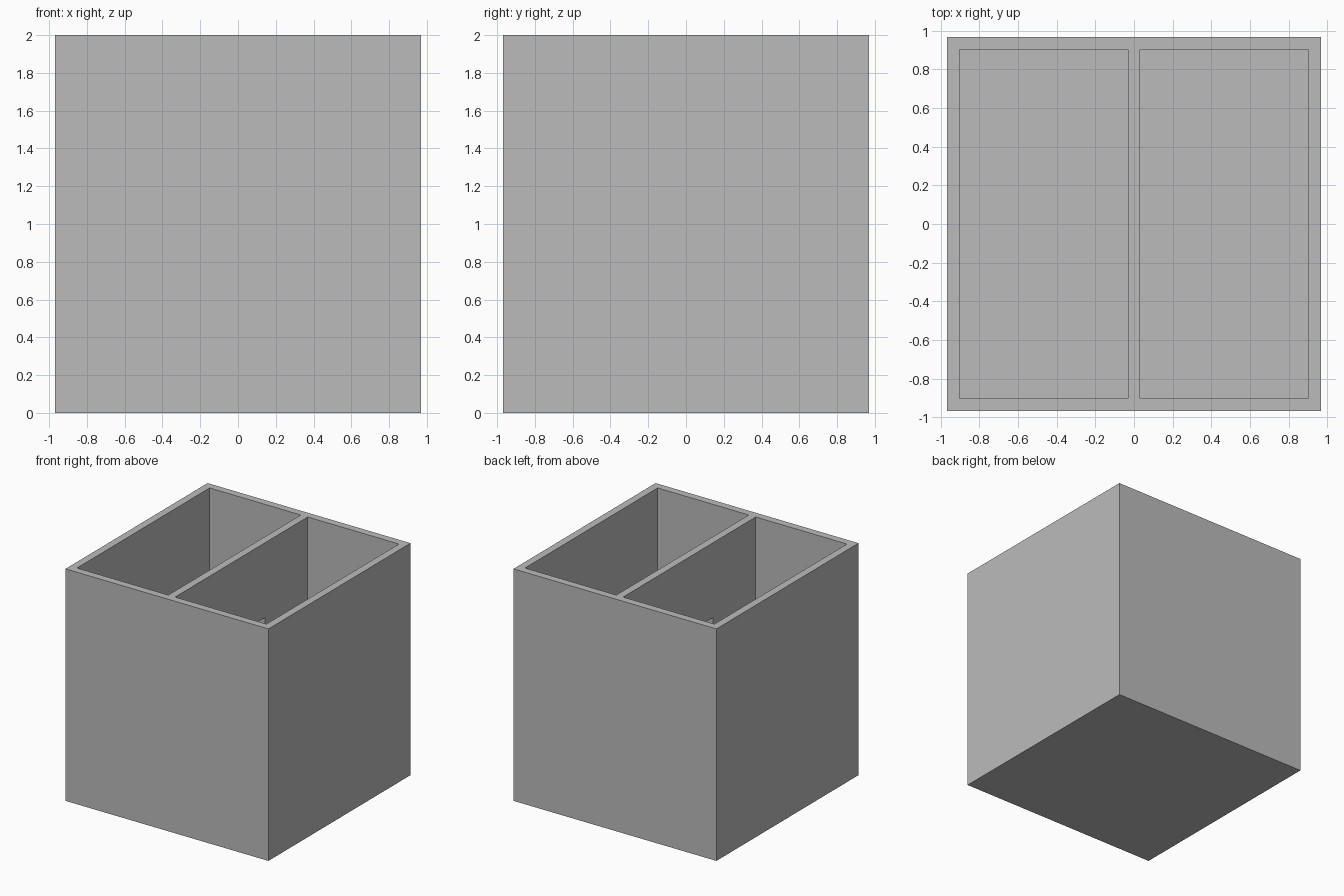
import bpy
import bmesh
from mathutils import Matrix, Vector

old = bpy.data.objects.get("Cube")
if old:
    bpy.data.objects.remove(old, do_unlink=True)

WALL = 2 / 31          # one wall thickness
HALF = 15 * WALL       # outer half width
HEIGHT = 31 * WALL
INNER = HALF - WALL

grey = bpy.data.materials.new("plain grey")
grey.use_nodes = True
colour = (0.5, 0.5, 0.5, 1)
grey.diffuse_color = colour
grey.node_tree.nodes["Principled BSDF"].inputs["Base Color"].default_value = colour


def box(name, low, high):
    low, high = Vector(low), Vector(high)
    bm = bmesh.new()
    place = Matrix.Translation((low + high) / 2) @ Matrix.Diagonal((*(high - low), 1))
    bmesh.ops.create_cube(bm, size=1, matrix=place)
    mesh = bpy.data.meshes.new(name)
    bm.to_mesh(mesh)
    bm.free()
    mesh.materials.append(grey)
    obj = bpy.data.objects.new(name, mesh)
    bpy.context.collection.objects.link(obj)
    return obj


def cut(body, cutter):
    mod = body.modifiers.new(cutter.name, "BOOLEAN")
    mod.operation = "DIFFERENCE"
    mod.solver = "EXACT"
    mod.object = cutter
    cutter.hide_render = True
    cutter.hide_set(True)
    cutter.display_type = "WIRE"


# Outer block
bin_body = box("divided_bin", (-HALF, -HALF, 0), (HALF, HALF, HEIGHT))

# Two open compartments either side of the divider
for side, name in ((-1, "right_compartment_cutter"), (1, "left_compartment_cutter")):
    x = sorted((side * WALL / 2, side * INNER))
    cut(bin_body, box(name, (x[0], -INNER, WALL), (x[1], INNER, HEIGHT + WALL)))

# Square opening in the middle of the divider
hole = 5 * WALL
middle = (HEIGHT + WALL) / 2
cut(bin_body, box("divider_opening_cutter",
                  (-WALL, -hole, middle - hole), (WALL, hole, middle + hole)))
